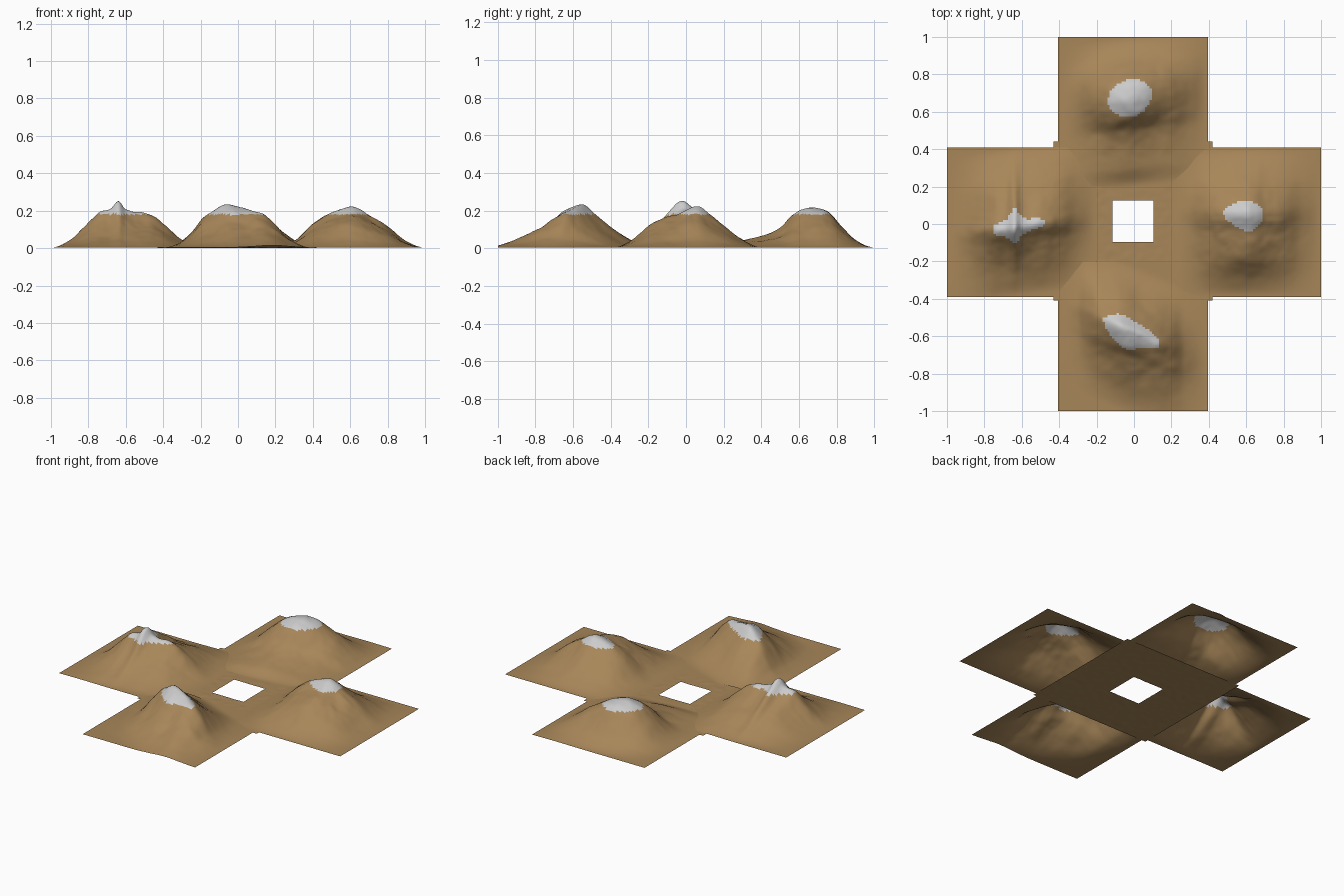
import bpy, bmesh
from mathutils import Vector, noise

if "Cube" in bpy.data.objects:
    bpy.data.objects.remove(bpy.data.objects["Cube"])


def material(name, rgb):
    m = bpy.data.materials.new(name)
    m.diffuse_color = (*rgb, 1)
    m.use_nodes = True
    m.node_tree.nodes["Principled BSDF"].inputs["Base Color"].default_value = m.diffuse_color
    return m


EARTH = material("earth", (0.39, 0.24, 0.10))
SNOW = material("snow", (0.60, 0.60, 0.61))
SNOW_LINE = 0.18


def profile(points, t):
    """Smooth interpolation through (position, height) points."""
    if t <= points[0][0] or t >= points[-1][0]:
        return 0.0
    n = len(points)
    for i in range(n - 1):
        (x0, h0), (x1, h1) = points[i], points[i + 1]
        if t <= x1:
            xa, ha = points[max(i - 1, 0)]
            xb, hb = points[min(i + 2, n - 1)]
            d = x1 - x0
            m0 = (h1 - ha) / (x1 - xa) * d if i else 0
            m1 = (hb - h0) / (xb - x0) * d if i < n - 2 else 0
            s = (t - x0) / d
            return max(0, h0 * (2*s**3 - 3*s*s + 1) + m0 * (s**3 - 2*s*s + s)
                       + h1 * (3*s*s - 2*s**3) + m1 * (s**3 - s*s))


def sheet(name, x0, y0, size, cells, height, hole=None):
    """Square terrain sheet, displaced by height(x, y), snow on high faces."""
    bm = bmesh.new()
    bmesh.ops.create_grid(bm, x_segments=cells, y_segments=cells, size=size / 2)
    for v in bm.verts:
        v.co.x += x0 + size / 2
        v.co.y += y0 + size / 2
    if hole:
        gone = [f for f in bm.faces
                if hole[0] < f.calc_center_median().x < hole[1]
                and hole[2] < f.calc_center_median().y < hole[3]]
        bmesh.ops.delete(bm, geom=gone, context='FACES')
    for v in bm.verts:
        v.co.z = height(v.co.x, v.co.y)
    for f in bm.faces:
        f.smooth = True
        f.material_index = int(f.calc_center_median().z > SNOW_LINE)
    me = bpy.data.meshes.new(name)
    bm.to_mesh(me)
    bm.free()
    me.materials.append(EARTH)
    me.materials.append(SNOW)
    ob = bpy.data.objects.new(name, me)
    bpy.context.collection.objects.link(ob)
    return ob


def mountain(name, x0, y0, px, py, shear, seed):
    """Mountain from its front and side silhouettes plus eroded ridges."""
    top = max(h for _, h in py)
    cx = max(px, key=lambda p: p[1])[0]

    def height(x, y):
        base = profile(px, x) * profile(py, y - shear * (x - cx)) / top
        p = Vector((x * 6, y * 6, seed))
        ridge = noise.fractal(p, 1.0, 2.0, 4)
        rough = 1.0 if y < y0 + 0.42 else 0.65
        k = min(base / 0.12, 1)
        return max(0, base + 0.016 * rough * k * ridge) + 0.003
    return sheet(name, x0, y0, 0.8, 64, height)


# four mountains
mountain("left_mountain", -1, -0.39,
         [(-1, 0), (-.9, .04), (-.8, .13), (-.74, .185), (-.68, .205), (-.64, .25),
          (-.6, .207), (-.5, .188), (-.4, .13), (-.3, .04), (-.2, 0)],
         [(-.39, 0), (-.3, .03), (-.2, .09), (-.1, .175), (-.02, .25), (.05, .2),
          (.1, .165), (.2, .11), (.3, .045), (.41, 0)], 0.12, 1.3)
mountain("right_mountain", .2, -.39,
         [(.2, 0), (.3, .035), (.4, .12), (.5, .185), (.6, .225), (.65, .208),
          (.7, .17), (.8, .11), (.9, .035), (1, 0)],
         [(-.39, 0), (-.3, .035), (-.2, .11), (-.1, .165), (-.03, .19), (.06, .225),
          (.13, .18), (.2, .12), (.3, .045), (.41, 0)], 0, 5.7)
mountain("front_mountain", -.405, -1,
         [(-.405, 0), (-.3, .03), (-.25, .08), (-.2, .145), (-.15, .185), (-.07, .232),
          (.04, .205), (.13, .183), (.2, .12), (.27, .045), (.395, 0)],
         [(-1, 0), (-.9, .02), (-.8, .07), (-.7, .135), (-.64, .19), (-.55, .235),
          (-.5, .2), (-.4, .11), (-.3, .035), (-.2, 0)], -0.4, 9.1)
mountain("back_mountain", -.405, .2,
         [(-.405, 0), (-.3, .035), (-.2, .12), (-.12, .185), (-.02, .213), (.06, .19),
          (.13, .15), (.2, .11), (.3, .04), (.395, 0)],
         [(.2, 0), (.3, .035), (.4, .06), (.5, .1), (.57, .17), (.65, .21), (.7, .21),
          (.76, .185), (.82, .12), (.9, .04), (1, 0)], 0.1, 14.2)

# low central plain with a square opening, lying just under the mountain skirts
sheet("central_plain", -.43, -.41, .85, 81,
      lambda x, y: 0.0015 + 0.0015 * noise.noise(Vector((x * 25, y * 25, 3))),
      hole=(-.11, .10, -.09, .12))
